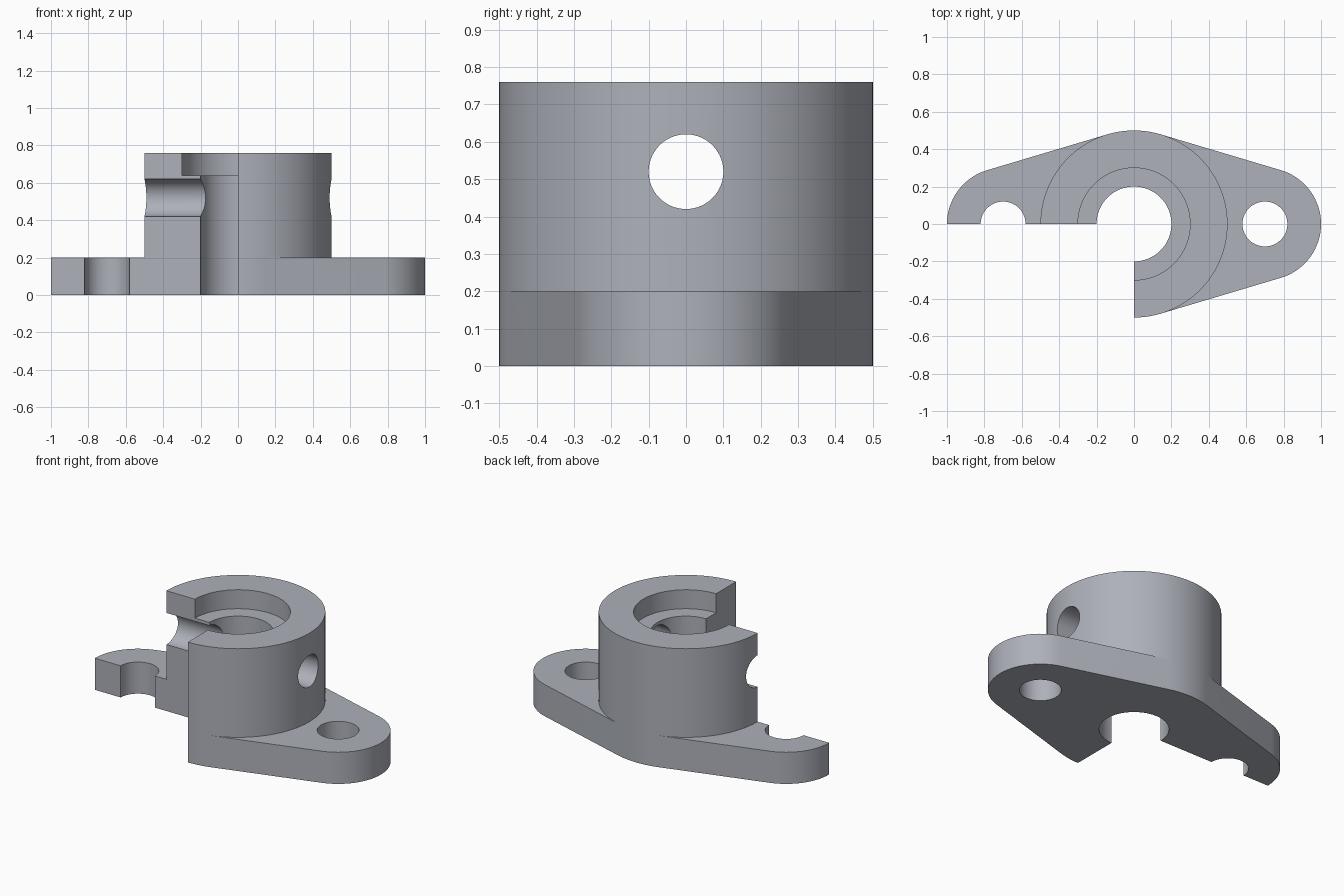
import bpy, bmesh
from math import pi, asin, cos, sin, radians

if "Cube" in bpy.data.objects:
    bpy.data.objects.remove(bpy.data.objects["Cube"])

TOP, PLATE = 0.76, 0.20          # barrel top, flange thickness
R_BARREL, R_EAR, EAR_X = 0.5, 0.3, 0.7
tilt = asin((R_BARREL - R_EAR) / EAR_X)
t = pi / 2 - tilt                # angle of the tangent points


def arc(cx, r, a0, a1, n):
    return [(cx + r * cos(a0 + (a1 - a0) * i / n), r * sin(a0 + (a1 - a0) * i / n))
            for i in range(n + 1)]


# Barrel arcs and flange ear arcs
right = arc(0, R_BARREL, -t, t, 57)
back = arc(0, R_BARREL, t, pi - t, 17)
left = arc(0, R_BARREL, pi - t, pi + t, 57)
front = arc(0, R_BARREL, pi + t, 2 * pi - t, 17)
ear_r = arc(EAR_X, R_EAR, -t, t, 41)
ear_l = arc(-EAR_X, R_EAR, pi - t, pi + t, 41)

outline = ear_r + back + ear_l + front
circle = right[:-1] + back[:-1] + left[:-1] + front[:-1]

bm = bmesh.new()


def cap(points, z):
    bm.faces.new([bm.verts.new((x, y, z)) for x, y in points])


def wall(points, z0, z1):
    for p, q in zip(points, points[1:] + points[:1]):
        bm.faces.new([bm.verts.new(c) for c in
                      ((*p, z0), (*q, z0), (*q, z1), (*p, z1))])


# Flange and barrel as one closed solid
cap(outline, 0)
wall(outline, 0, PLATE)
cap(ear_r + right[::-1], PLATE)
cap(ear_l + left[::-1], PLATE)
wall(circle, PLATE, TOP)
cap(circle, TOP)
bmesh.ops.remove_doubles(bm, verts=bm.verts[:], dist=1e-5)
bmesh.ops.recalc_face_normals(bm, faces=bm.faces[:])
mesh = bpy.data.meshes.new("flanged_bearing_housing")
bm.to_mesh(mesh)
bm.free()
housing = bpy.data.objects.new("flanged_bearing_housing", mesh)
bpy.context.collection.objects.link(housing)

# Blue-grey metal
metal = bpy.data.materials.new("grey_metal")
metal.diffuse_color = (0.42, 0.44, 0.49, 1)
metal.use_nodes = True
metal.node_tree.nodes["Principled BSDF"].inputs["Base Color"].default_value = metal.diffuse_color
mesh.materials.append(metal)


def cut(cutter):
    cutter.hide_render = True
    cutter.data.materials.append(metal)
    mod = housing.modifiers.new("cut", 'BOOLEAN')
    mod.operation, mod.solver, mod.object = 'DIFFERENCE', 'EXACT', cutter
    bpy.context.view_layer.objects.active = housing
    bpy.ops.object.modifier_apply(modifier=mod.name)
    bpy.data.objects.remove(cutter)


def drill(r, depth, loc, rot=(0, 0, 0), n=96):
    # half-step twist keeps the cutter's edges off the section planes
    bpy.ops.mesh.primitive_cylinder_add(vertices=n, radius=r, depth=depth,
                                        location=loc, rotation=rot)
    cutter = bpy.context.object
    bmt = bmesh.new()
    bmt.from_mesh(cutter.data)
    for v in bmt.verts:
        x, y, a = v.co.x, v.co.y, pi / n
        v.co.x, v.co.y = x * cos(a) - y * sin(a), x * sin(a) + y * cos(a)
    bmt.to_mesh(cutter.data)
    bmt.free()
    cut(cutter)


# Bore, counterbore, cross hole, bolt holes
drill(0.2, 2, (0, 0, 0.5))
drill(0.3, 0.4, (0, 0, 0.64 + 0.2))
drill(0.1, 3, (0, 0, 0.52), (0, pi / 2, 0), 64)
for side in (-1, 1):
    drill(0.12, 1, (side * EAR_X, 0, 0.1), n=64)

# Quarter section removed at front left
bpy.ops.mesh.primitive_cube_add(size=2, location=(-1.0004, -1.0004, 0.5))
cut(bpy.context.object)

bpy.ops.object.select_all(action='DESELECT')
housing.select_set(True)
bpy.context.view_layer.objects.active = housing
bpy.ops.object.shade_smooth_by_angle(angle=radians(30))
